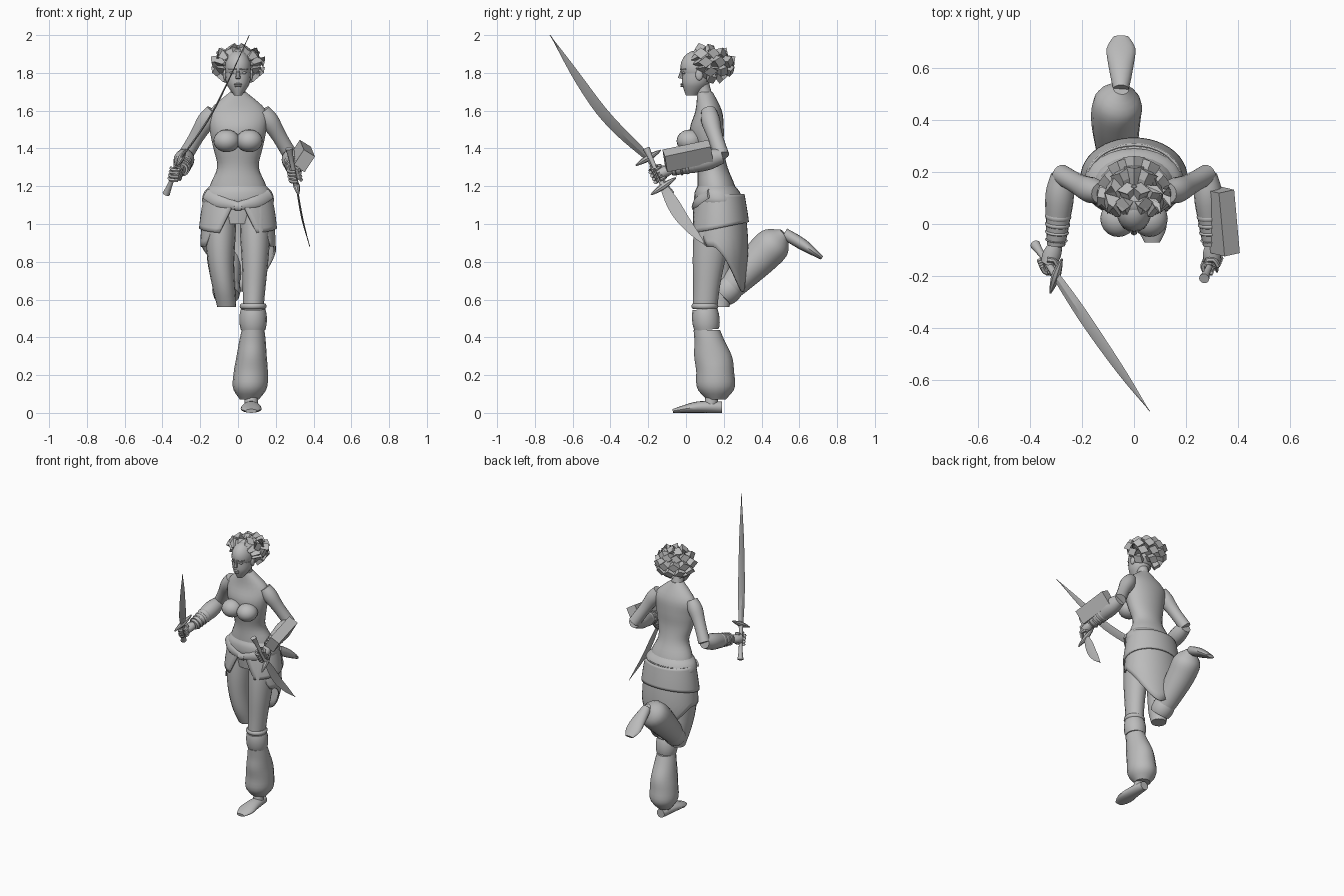
import bpy, bmesh, math
from mathutils import Vector, Matrix

if "Cube" in bpy.data.objects:
    bpy.data.objects.remove(bpy.data.objects["Cube"])

grey = bpy.data.materials.new("plain grey")
grey.use_nodes = True
grey.diffuse_color = (.5, .5, .5, 1)
grey.node_tree.nodes["Principled BSDF"].inputs["Base Color"].default_value = grey.diffuse_color


def finish(name, bm, angle=40):
    bmesh.ops.recalc_face_normals(bm, faces=bm.faces[:])
    mesh = bpy.data.meshes.new(name)
    bm.to_mesh(mesh)
    bm.free()
    mesh.materials.append(grey)
    mesh.shade_smooth()
    mesh.set_sharp_from_angle(angle=math.radians(angle))
    obj = bpy.data.objects.new(name, mesh)
    bpy.context.collection.objects.link(obj)
    return obj


def sample(values, t):
    """Smooth curve through evenly spaced values, read at t from start to end."""
    last = len(values) - 1
    i = min(int(t * last), last - 1)
    f = t * last - i
    a, b, c, d = (values[max(0, min(last, i + k))] for k in (-1, 0, 1, 2))
    return b + ((c - a) + ((a * 2 - b * 5 + c * 4 - d) + (b * 3 - a - c * 3 + d) * f) * f) * (f / 2)


def tube(name, path, width, depth=None, sides=16, steps=12, flat=False, ref=None, angle=40):
    """Loft elliptical rings along a path; flat keeps every ring horizontal."""
    depth = depth or width
    path = [Vector(p) for p in path]
    spots = [sample(path, i / steps) for i in range(steps + 1)]
    bm = bmesh.new()
    rings = []
    for i, spot in enumerate(spots):
        along = (spots[min(i + 1, steps)] - spots[max(i - 1, 0)]).normalized()
        if flat:
            along = Vector((0, 0, 1))
        guide = ref or Vector((1, 0, 0) if abs(along.x) < .8 else (0, 1, 0))
        u = (guide - along * along.dot(guide)).normalized()
        u *= max(sample(width, i / steps), .002)
        v = along.cross(u).normalized() * max(sample(depth, i / steps), .002)
        turns = [math.tau * k / sides for k in range(sides)]
        rings.append([bm.verts.new(spot + u * math.cos(a) + v * math.sin(a)) for a in turns])
    for low, high in zip(rings, rings[1:]):
        for k in range(sides):
            bm.faces.new((low[k - 1], low[k], high[k], high[k - 1]))
    bm.faces.new(rings[0])
    bm.faces.new(rings[-1])
    return finish(name, bm, angle)


def ball(name, centre, size):
    bm = bmesh.new()
    place = Matrix.Translation(centre) @ Matrix.Diagonal((*size, 1))
    bmesh.ops.create_uvsphere(bm, u_segments=20, v_segments=10, radius=1, matrix=place)
    return finish(name, bm)


def band(name, start, end, radius):
    tube(name, [start, end], width=[radius * .9, radius, radius, radius * .9], steps=6)


# Torso and neck
spine = zip((.17, .17, .16, .14, .12, .11, .12, .1), range(8))
tube("torso", [(0, y, 1 + level / 10) for y, level in spine],
     width=[.12, .16, .15, .11, .13, .15, .15, .04],
     depth=[.1, .11, .1, .08, .08, .09, .07, .04], sides=24, steps=28, flat=True)
tube("neck", [(0, .11, 1.64), (0, .08, 1.76)], width=[.05, .04, .04], flat=True)

# Head with simple features
skull = Vector((0, .06, 1.83))
ball("skull", skull, (.07, .09, .09))
tube("jaw", [(0, .03, 1.68), (0, .05, 1.74), (0, .06, 1.8)],
     width=[.02, .06, .07], depth=[.03, .07, .08], flat=True)
tube("nose", [(0, -.02, 1.82), (0, -.03, 1.77)], width=[.006, .014], sides=8)
for name, height in (("upper_lip", 1.74), ("lower_lip", 1.73)):
    ball(name, (0, -.02, height), (.02, .01, .006))

# Swept back locks of hair over a close cap
crown = Vector((0, .09, 1.84))
ball("hair_cap", crown, (.08, .08, .09))
for row, count in enumerate((4, 7, 7, 6, 3)):
    rise = math.radians(70 - 30 * row)
    for i in range(count):
        around = math.radians(105 - 10 * row) * (2 * i / (count - 1) - 1)
        out = Vector((math.sin(around) * math.cos(rise), math.cos(around) * math.cos(rise), math.sin(rise)))
        tip = out * Vector((.14, 0, 0)).x
        tip.y, tip.z = out.y * .17, out.z * .1
        root = tip / 2 - Vector((0, .05, 0))
        bend = tip * .75 + Vector((0, 0, .01))
        tube("hair_lock", [crown + root, crown + bend, crown + tip],
             width=[.02, .035, .04], depth=[.01, .03, .03], sides=4, steps=2, angle=15)

for side, label in ((1, "left"), (-1, "right")):
    def at(x, y, z):
        return Vector((side * x, y, z))

    # Bust and face
    ball(label + "_bust_cup", at(.06, .02, 1.44), (.07, .07, .06))
    ball(label + "_eye", at(.03, -.01, 1.8), (.014, .01, .007))
    ball(label + "_ear", at(.07, .07, 1.79), (.01, .02, .03))
    tube(label + "_brow", [at(.01, -.03, 1.82), at(.05, 0, 1.82)], width=[.004, .006, .004], sides=6)

    # Arm with wrappings
    shoulder, elbow, wrist = at(.13, .12, 1.6), at(.28, .19, 1.36), at(.3, -.08, 1.29)
    hand = at(.3, -.15, 1.26) if side > 0 else at(.33, -.15, 1.27)
    tube(label + "_upper_arm", [shoulder, at(.19, .14, 1.51), elbow], width=[.04, .05, .04, .04])
    tube(label + "_forearm", [elbow, wrist], width=[.04, .055, .045, .035])
    for i in range(4):
        start = elbow.lerp(wrist, .55 + i / 8)
        band(label + "_arm_wrap", start, start.lerp(wrist, .2), .05 - i * .002)

    # Fist with curled fingers
    tube(label + "_palm", [wrist, hand], width=[.025, .035, .03], depth=[.025, .03, .035])
    grip = Vector((side * -.2, -.5, 1)).normalized()
    out = Vector((side, 0, 0))
    fore = grip.cross(out).normalized()
    for k in range(4):
        knuckle = hand + grip * (k - 1.5) * .02
        curl = [knuckle + (out * math.cos(a) + fore * math.sin(a)) * .03 for a in range(6)]
        tube(label + "_finger", curl, width=[.01, .01], sides=6)
    tube(label + "_thumb", [hand + grip * .02 - out * .03, hand + grip * .05 + out * .01 + fore * .02],
         width=[.012, .01, .006], sides=6)


def foot(name, heel, arch, toe):
    tube(name, [heel, arch, toe], width=[.03, .04, .05, .055, .03], depth=[.03, .03, .01])


# Standing left leg
knee, shin = Vector((.08, .1, .55)), Vector((.08, .11, .44))
tube("left_thigh", [(.09, .16, 1.08), (.09, .12, .8), knee],
     width=[.08, .08, .07, .06, .055], depth=[.1, .1, .085, .07, .065])
band("left_knee_strap", knee, knee + Vector((0, 0, .03)), .07)
band("left_knee_cuff", knee, shin, .072)
tube("left_trouser", [shin, (.07, .15, .26), (.06, .16, .07)],
     width=[.06, .07, .08, .09, .09, .05], depth=[.07, .08, .1, .1, .1, .05], steps=18, flat=True)
tube("left_ankle", [(.07, .14, .1), (.07, .13, .03)], width=[.035, .035], flat=True)
foot("left_foot", heel=(.07, .19, .03), arch=(.07, .06, .03), toe=(.07, -.07, .01))

# Raised right leg
knee, heel = Vector((-.06, .19, .62)), Vector((-.05, .52, .95))
calf = Vector((-.07, .4, .83))
tube("right_thigh", [(-.09, .16, 1.08), (-.09, .15, .8), (-.06, .18, .56)],
     width=[.08, .08, .07, .06, .05], depth=[.1, .1, .09, .08, .05], flat=True)
tube("right_trouser", [knee, calf, heel], width=[.06, .08, .095, .09, .03], steps=18)
band("right_knee_cuff", knee, knee.lerp(calf, .3), .074)
foot("right_foot", heel, arch=(-.05, .62, .89), toe=(-.05, .72, .82))


# Wrapped skirt, open in front with a long pointed tail behind
def skirt(name, hem, opening, grow):
    bm = bmesh.new()
    columns, rows, top = 36, 9, 1.16
    grid = []
    for row in range(rows + 1):
        t = row / rows
        limit = math.pi - opening * t
        line = []
        for i in range(columns + 1):
            a = limit * (2 * i / columns - 1)
            z = top + (hem(a) - top) * t
            bulge = .04 * math.sin(min(1, (1.2 - z) * 3) * math.pi / 2)
            taper = max(0, .85 - z)
            x = (.16 + bulge - taper * .3 + grow) * math.sin(a)
            y = (.11 + bulge - taper * .1 + grow) * math.cos(a)
            line.append(bm.verts.new((x, y + .18, z)))
        grid.append(line)
    for low, high in zip(grid, grid[1:]):
        for i in range(columns):
            bm.faces.new((low[i], low[i + 1], high[i + 1], high[i]))
    cloth = finish(name, bm).modifiers.new("cloth thickness", "SOLIDIFY")
    cloth.thickness = .01


skirt("long_skirt", hem=lambda a: .88 - .24 * max(0, math.cos(a - .25)) ** 1.5, opening=1.1, grow=0)
skirt("hip_sash", hem=lambda a: .98 + .03 * math.cos(a), opening=.5, grow=.012)

# Belt with crossed folds in front
tube("belt", [(0, .18, 1.09), (0, .16, 1.2)], width=[.17, .19, .18, .15],
     depth=[.12, .13, .12, .1], sides=24, flat=True)
for side in (-1, 1):
    tube("belt_fold", [(side * .17, .12, 1.16), (side * .1, .06, 1.12), (side * -.02, .04, 1.09)],
         width=[.01, .01], depth=[.03, .03, .02], sides=8, ref=Vector((0, 1, 0)))


# Curved swords, each with a grip and a cross guard
def sword(name, pommel, guard, middle, tip, swell):
    pommel, guard, tip = Vector(pommel), Vector(guard), Vector(tip)
    edge = Vector((0, 1, 0))
    along = (tip - guard).normalized()
    across = (edge - along * along.y).normalized() * .08
    tube(name + "_blade", [guard, middle, tip], width=[.02, swell, .025, 0],
         depth=[.005, .005, .001], sides=4, steps=16, ref=edge, angle=20)
    tube(name + "_grip", [pommel, guard], width=[.02, .013, .013, .015], sides=10)
    tube(name + "_guard", [guard - across, guard, guard + across],
         width=[.004, .012, .018, .012, .004], sides=8)


sword("sabre", pommel=(-.38, -.08, 1.16), guard=(-.3, -.2, 1.35),
      middle=(-.13, -.45, 1.6), tip=(.06, -.72, 2), swell=.03)
sword("short_sword", pommel=(.27, -.21, 1.4), guard=(.31, -.12, 1.2),
      middle=(.34, -.02, 1.03), tip=(.38, .11, .88), swell=.035)

# Box strapped to the left forearm
bm = bmesh.new()
place = Matrix.Translation((.34, .01, 1.36))
for degrees, axis in ((12, "X"), (5, "Z"), (33, "Y")):
    place = place @ Matrix.Rotation(math.radians(degrees), 4, axis)
bmesh.ops.create_cube(bm, size=1, matrix=place @ Matrix.Diagonal((.07, .25, .1, 1)))
finish("forearm_box", bm)
